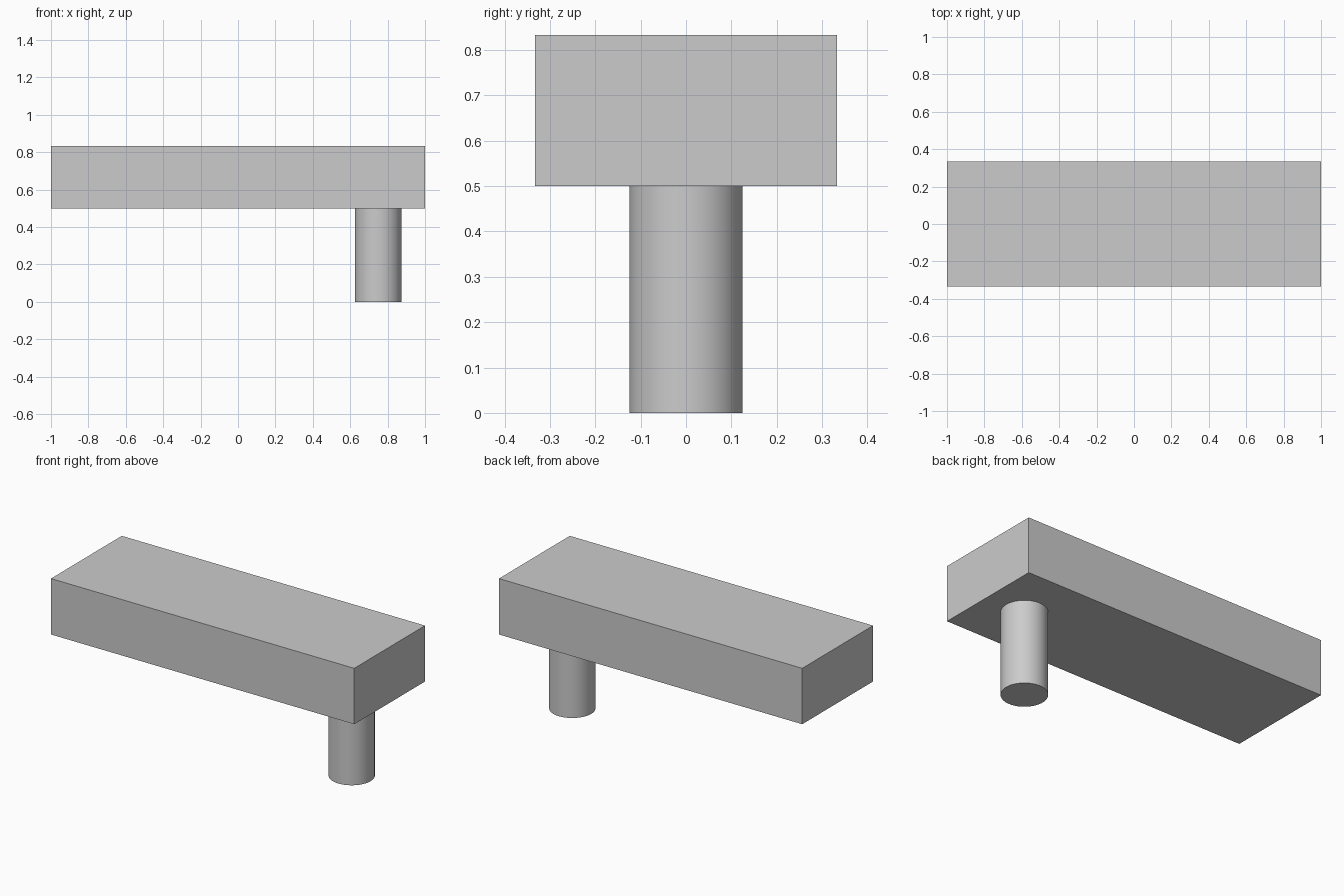
import bpy
import math

if "Cube" in bpy.data.objects:
    bpy.data.objects.remove(bpy.data.objects["Cube"], do_unlink=True)

# One plain grey for the whole model
GREY = (0.6, 0.6, 0.6, 1)
grey = bpy.data.materials.new("plain_grey")
grey.use_nodes = True
grey.diffuse_color = GREY
grey.node_tree.nodes["Principled BSDF"].inputs["Base Color"].default_value = GREY

LENGTH, WIDTH, THICKNESS = 2, 2 / 3, 1 / 3
LEG_HEIGHT, LEG_RADIUS, LEG_X = 0.5, 0.125, 0.75


def finish(name):
    part = bpy.context.object
    part.name = name
    part.data.materials.append(grey)
    return part


# Long rectangular slab
bpy.ops.mesh.primitive_cube_add(size=1, location=(0, 0, LEG_HEIGHT + THICKNESS / 2))
slab = finish("slab")
slab.scale = (LENGTH, WIDTH, THICKNESS)
bpy.ops.object.transform_apply(location=False, rotation=False, scale=True)

# Single round leg under the left end
bpy.ops.mesh.primitive_cylinder_add(
    vertices=64, radius=LEG_RADIUS, depth=LEG_HEIGHT, location=(LEG_X, 0, LEG_HEIGHT / 2))
finish("leg")
bpy.ops.object.shade_smooth_by_angle(angle=math.radians(30))
